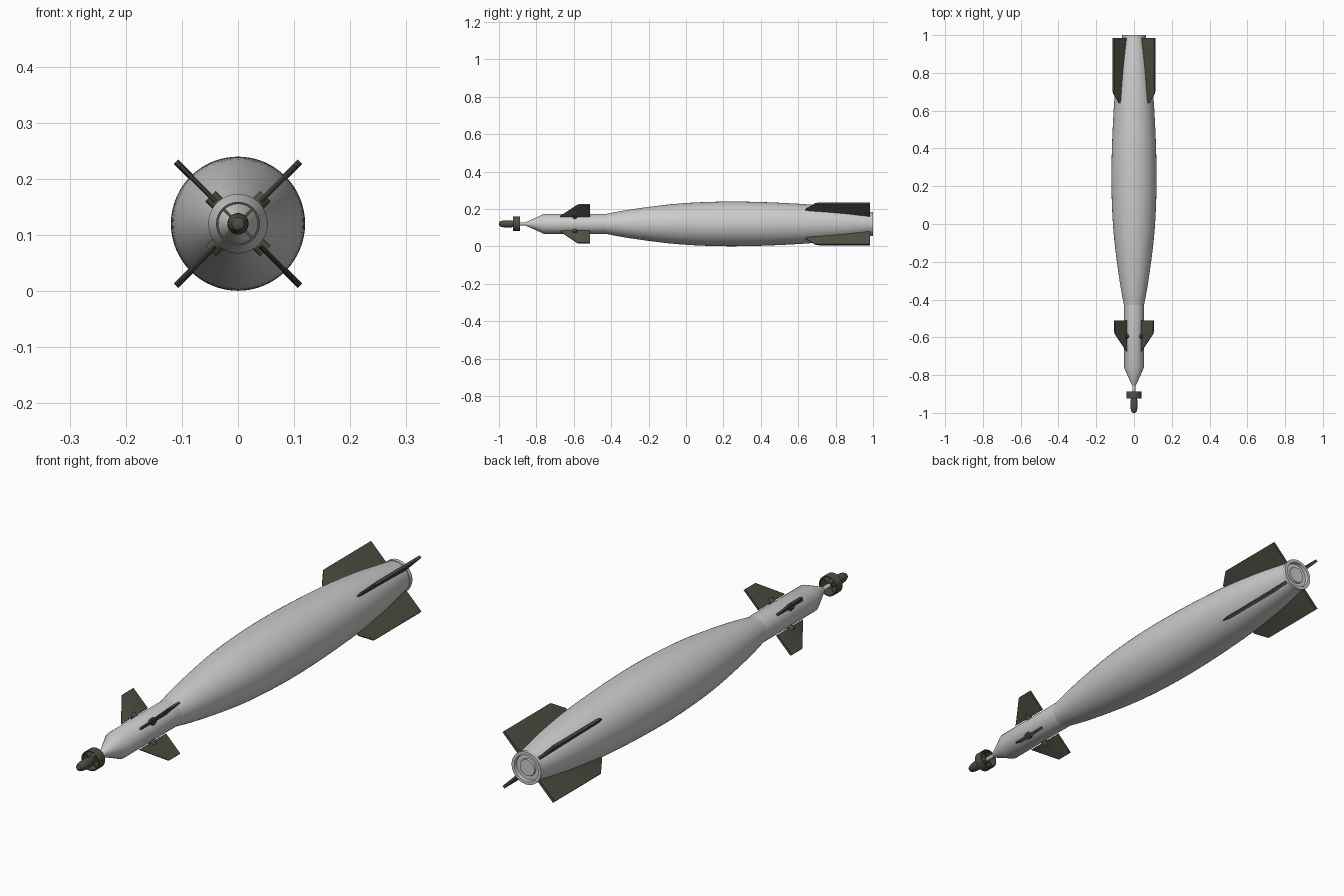
import bpy, bmesh
from math import radians, pi, cos, sin
from mathutils import Matrix, Vector

if "Cube" in bpy.data.objects:
    bpy.data.objects.remove(bpy.data.objects["Cube"])

AXIS_Z = 0.12
olive = bpy.data.materials.new("dark_olive")
olive.diffuse_color = (0.075, 0.08, 0.055, 1)
olive.use_nodes = True
olive.node_tree.nodes["Principled BSDF"].inputs["Base Color"].default_value = olive.diffuse_color


def finish(name, bm, mat=None):
    bmesh.ops.recalc_face_normals(bm, faces=bm.faces[:])
    me = bpy.data.meshes.new(name)
    bm.to_mesh(me)
    bm.free()
    ob = bpy.data.objects.new(name, me)
    bpy.context.collection.objects.link(ob)
    ob.location.z = AXIS_Z
    if mat:
        me.materials.append(mat)
    bpy.ops.object.select_all(action='DESELECT')
    ob.select_set(True)
    bpy.context.view_layer.objects.active = ob
    bpy.ops.object.shade_smooth_by_angle(angle=radians(28))
    return ob


def bridge(bm, a, b):
    for i in range(len(a)):
        j = (i + 1) % len(a)
        bm.faces.new((a[i], a[j], b[j], b[i]))


def lathe(name, profile, mat=None, n=64, closed=False):
    """Turn (y, radius) points about the long axis."""
    bm = bmesh.new()
    rings = [[bm.verts.new((r * cos(2 * pi * k / n), y, r * sin(2 * pi * k / n)))
              for k in range(n)] for y, r in profile]
    for a, b in zip(rings, rings[1:]):
        bridge(bm, a, b)
    if closed:
        bridge(bm, rings[-1], rings[0])
    else:
        bm.faces.new(rings[0])
        bm.faces.new(rings[-1])
    return finish(name, bm, mat)


def smooth_curve(p, sub=4):
    """Catmull-Rom through the profile points."""
    p = [Vector(q) for q in p]
    p = [2 * p[0] - p[1]] + p + [2 * p[-1] - p[-2]]
    out = []
    for a, b, c, d in zip(p, p[1:], p[2:], p[3:]):
        for i in range(sub):
            t = i / sub
            out.append(0.5 * (2 * b + (c - a) * t + (2 * a - 5 * b + 4 * c - d) * t * t
                              + (3 * b - a - 3 * c + d) * t ** 3))
    return [tuple(v) for v in out] + [tuple(p[-2])]


def fin(name, outline, lead, angle, half=0.0055, edge=0.002, chamfer=0.02):
    """Flat blade from (y, radius) points; the first `lead` points are thinned."""
    bm = bmesh.new()
    loops = []
    for x, shift in ((-half, chamfer), (-edge, 0), (edge, 0), (half, chamfer)):
        loops.append([bm.verts.new((x if i < lead or abs(x) == half else (half if x > 0 else -half) * 0.9,
                                    y + (shift if i < lead else 0), r))
                      for i, (y, r) in enumerate(outline)])
    for a, b in zip(loops, loops[1:]):
        bridge(bm, a, b)
    bm.faces.new(loops[0])
    bm.faces.new(loops[-1])
    bm.transform(Matrix.Rotation(angle, 4, 'Y'))
    return finish(name, bm, olive)


# main body with recessed tail plate
shell = smooth_curve([(-0.43, 0.053), (-0.34, 0.070), (-0.22, 0.088), (-0.08, 0.105),
                      (0.06, 0.115), (0.22, 0.1195), (0.38, 0.1175), (0.54, 0.111),
                      (0.68, 0.102), (0.84, 0.084), (0.985, 0.061)])
lathe("body", shell + [(0.985, 0.064), (1.0, 0.064), (1.0, 0.052), (0.988, 0.050),
                       (0.988, 0.034), (0.994, 0.032)])

# guidance section, cone and stem
lathe("guidance_section", [(-0.855, 0.010), (-0.76, 0.053), (-0.42, 0.053)])
lathe("nose_stem", [(-0.92, 0.008), (-0.845, 0.008)], n=24)

# sensor bulb and ring
lathe("sensor_bulb", [(-1.0, 0.005), (-0.997, 0.011), (-0.988, 0.0155), (-0.975, 0.018),
                      (-0.96, 0.019), (-0.935, 0.019), (-0.925, 0.016), (-0.895, 0.013)],
      olive, n=32)
lathe("sensor_ring", [(-0.925, 0.035), (-0.925, 0.039), (-0.888, 0.039), (-0.888, 0.035)],
      olive, n=48, closed=True)

for k in range(4):
    a = radians(45 + 90 * k)
    rot = Matrix.Rotation(a, 4, 'Y')

    # ring strut
    bm = bmesh.new()
    bmesh.ops.create_cube(bm, size=1, matrix=rot @ Matrix.Translation((0, -0.907, 0.0235))
                          @ Matrix.Diagonal((0.005, 0.028, 0.026, 1)))
    finish(f"ring_strut_{k}", bm, olive)

    # front canard and its pivot
    fin(f"canard_{k}", [(-0.675, 0.056), (-0.58, 0.145), (-0.512, 0.145), (-0.512, 0.056)],
        2, a, half=0.0045, edge=0.0015, chamfer=0.012)
    bm = bmesh.new()
    bmesh.ops.create_cone(bm, cap_ends=True, segments=24, radius1=0.013, radius2=0.013,
                          depth=0.028, matrix=rot @ Matrix.Translation((0, -0.594, 0.055)))
    finish(f"canard_pivot_{k}", bm, olive)

    # tail fin
    fin(f"tail_fin_{k}", [(0.64, 0.09), (0.64, 0.112), (0.692, 0.156), (0.985, 0.156), (0.985, 0.05)],
        3, a)
